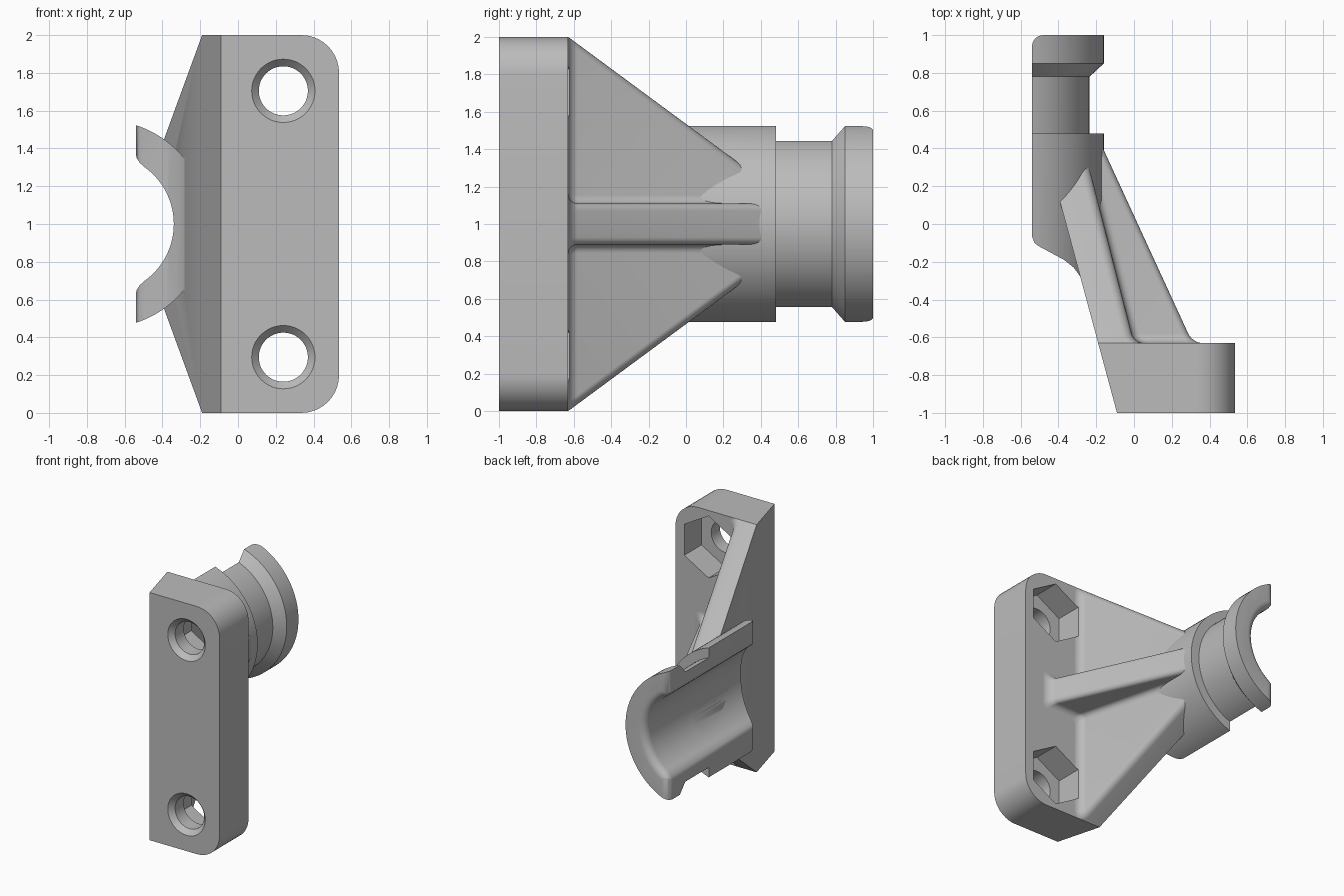
import bpy, bmesh
from math import sin, cos, pi, radians, acos

cube = bpy.data.objects.get("Cube")
if cube:
    bpy.data.objects.remove(cube)

mat = bpy.data.materials.new("plain grey")
mat.use_nodes = True
GREY = (0.5, 0.5, 0.5, 1)
mat.diffuse_color = GREY
mat.node_tree.nodes["Principled BSDF"].inputs["Base Color"].default_value = GREY

MID = 1.0                  # height of the symmetry plane
AXIS_X = -0.71             # axis of the half pipe
BACK = -0.63               # rear face of the mounting block


def loft(name, sections):
    """Solid through cross-sections: (y, [(x, z above the middle), ...])."""
    bm = bmesh.new()
    rings = [[bm.verts.new((x, y, MID + z)) for x, z in pts] for y, pts in sections]
    n = len(rings[0])
    for a, b in zip(rings, rings[1:]):
        for i in range(n):
            j = (i + 1) % n
            bm.faces.new((a[i], a[j], b[j], b[i]))
    bm.faces.new(rings[0])
    bm.faces.new(rings[-1])
    bmesh.ops.recalc_face_normals(bm, faces=bm.faces)
    me = bpy.data.meshes.new(name)
    bm.to_mesh(me)
    bm.free()
    me.materials.append(mat)
    ob = bpy.data.objects.new(name, me)
    bpy.context.collection.objects.link(ob)
    return ob


def arc(cx, cz, r, a0, a1, n=6):
    steps = [radians(a0 + (a1 - a0) * i / n) for i in range(n + 1)]
    return [(cx + r * cos(a), cz + r * sin(a)) for a in steps]


def circle(cx, cz, r, n=64, turn=0.0):
    return [(cx + r * cos(turn + 2 * pi * i / n), cz + r * sin(turn + 2 * pi * i / n))
            for i in range(n)]


def mirrored(half):
    """Upper half of a section, closed with its reflection below."""
    return half + [(x, -z) for x, z in reversed(half)]


def boolean(ob, cutter, operation="DIFFERENCE"):
    cutter.hide_render = True
    mod = ob.modifiers.new("cut", "BOOLEAN")
    mod.operation = operation
    mod.solver = "EXACT"
    mod.object = cutter
    bpy.ops.object.select_all(action="DESELECT")
    bpy.context.view_layer.objects.active = ob
    ob.select_set(True)
    bpy.ops.object.modifier_apply(modifier=mod.name)


def slant(y):
    """Slanted side shared by the block and the web."""
    return -0.09 - 0.27 * (y + 1)


# Mounting block with two rounded corners
def block_section(y):
    return mirrored([(slant(y), 1.0)] + arc(0.335, 0.8, 0.2, 90, 0, 10))


block = loft("mounting_block", [(y, block_section(y)) for y in (-1, BACK)])


# Tapered web with a central rib and a filleted foot
def web_section(y, e=0.0):
    t = y - BACK
    xw = -0.255 * t + e
    xr = 0.31 - 0.46 * t + e
    h = 1 - 0.738 * t
    hr = 0.11 + e
    half = [(slant(y), h)]
    half += arc(xw - 0.05, h - 0.05, 0.05, 90, 0)
    half += arc(xw + 0.045, hr + 0.045, 0.045, 180, 270)
    half += arc(xr - 0.04, hr - 0.04, 0.04, 90, 0)
    return mirrored(half)


FOOT = 0.05
sections = []
for i in range(7):
    a = pi / 2 * i / 6
    y = BACK + FOOT * (1 - cos(a))
    sections.append((y, web_section(y, FOOT * (1 - sin(a)))))
sections.append((0.42, web_section(0.42)))
web = loft("web_and_rib", sections)

# Stepped outer pipe: collar, groove, sloped shoulder and flange
steps = [(-0.4, 0.55), (0.48, 0.55), (0.48, 0.475), (0.78, 0.475), (0.85, 0.55), (1.0, 0.55)]
pipe = loft("half_pipe", [(y, circle(AXIS_X, 0, r, 96)) for y, r in steps])

# Side profile kept from the pipe, extruded through its height
outline = [(-0.1, 1.1), (-0.1, -0.35), (-0.26, -0.35), (-0.27, -0.31), (-0.29, -0.27),
           (-0.32, -0.23), (-0.37, -0.19), (-0.505, -0.117), (-0.527, -0.1), (-0.54, -0.065)]
outline += arc(-0.48, 0.94, 0.06, 180, 90) + [(-0.48, 1.1)]
outline = outline[:-1] + [(-0.3, 1.0), (-0.1, 1.0)]
bm = bmesh.new()
low = [bm.verts.new((x, y, 0.2)) for x, y in outline[1:]]
face = bm.faces.new(low)
top = bmesh.ops.extrude_face_region(bm, geom=[face])["geom"]
bmesh.ops.translate(bm, vec=(0, 0, 1.6), verts=[v for v in top if isinstance(v, bmesh.types.BMVert)])
bmesh.ops.recalc_face_normals(bm, faces=bm.faces)
me = bpy.data.meshes.new("pipe_outline")
bm.to_mesh(me)
bm.free()
me.materials.append(mat)
keep = bpy.data.objects.new("pipe_outline", me)
bpy.context.collection.objects.link(keep)
boolean(pipe, keep, "INTERSECT")


# Bore with rounded lips along the open side and at the far end
def bore_section(e):
    stop = acos(0.21 / 0.37) * 180 / pi
    half = [(-0.9, 0.37 + e), (-0.542, 0.37 + e), (-0.535, 0.347 + e), (-0.52, 0.324 + e)]
    return mirrored(half + arc(AXIS_X, 0, 0.37 + e, stop, 1, 24))


LIP = 0.06
ends = [(-0.5, 0.0)]
for i in range(7):
    a = pi / 2 * i / 6
    ends.append((1 - LIP + LIP * sin(a), LIP * (1 - cos(a))))
ends.append((1.1, LIP))
bore = loft("bore_cutter", [(y, bore_section(e)) for y, e in ends])
boolean(pipe, bore)
boolean(web, bore)
cutters = [keep, bore]

# Bolt holes with chamfered mouths, and hexagonal nut pockets behind
for z in (-0.705, 0.705):
    bolt = loft("bolt_cutter", [(y, circle(0.24, z, r, 48)) for y, r in
                                ((-1.01, 0.177), (-0.96, 0.13), (-0.5, 0.13))])
    nut = loft("nut_cutter", [(y, circle(0.24, z, 0.25, 6, pi / 2)) for y in (-0.85, -0.3)])
    boolean(block, bolt)
    boolean(block, nut)
    boolean(web, nut)
    cutters += [bolt, nut]

for c in cutters:
    bpy.data.objects.remove(c)

# Smooth curved faces, keep the crisp edges
bpy.ops.object.select_all(action="DESELECT")
for ob in (block, web, pipe):
    ob.select_set(True)
bpy.context.view_layer.objects.active = block
bpy.ops.object.shade_smooth_by_angle(angle=radians(30))
